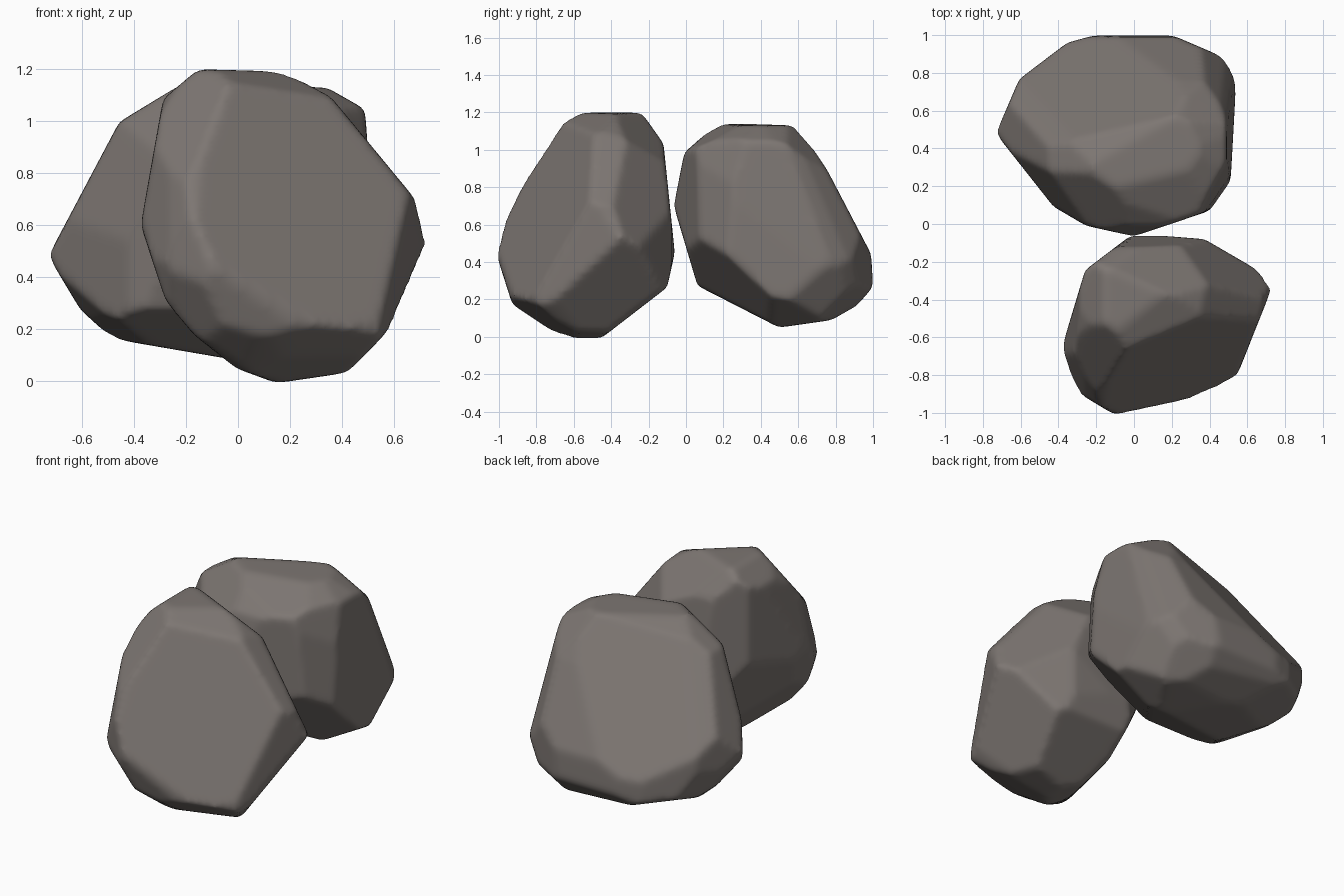
import bpy, bmesh, math
from mathutils import Vector

if "Cube" in bpy.data.objects:
    bpy.data.objects.remove(bpy.data.objects["Cube"])

TILT, TURN = math.radians(25), math.radians(35)
S, C = math.sin(TILT), math.cos(TILT)
A, B = math.cos(TURN), math.sin(TURN)
# cutting directions: (right axis, up axis)
VIEWS = {
    "front": (Vector((1, 0, 0)), Vector((0, 0, 1))),
    "side": (Vector((0, 1, 0)), Vector((0, 0, 1))),
    "top": (Vector((1, 0, 0)), Vector((0, 1, 0))),
    "front_right": (Vector((A, B, 0)), Vector((-B * S, A * S, C))),
    "back_left": (Vector((-A, -B, 0)), Vector((B * S, -A * S, C))),
    "back_right": (Vector((-A, B, 0)), Vector((B * S, A * S, C))),
}

stone = bpy.data.materials.new("warm grey stone")
stone.diffuse_color = (0.205, 0.182, 0.169, 1)
stone.use_nodes = True
stone.node_tree.nodes["Principled BSDF"].inputs["Base Color"].default_value = stone.diffuse_color


def chisel(view, *outline):
    """Clockwise outline in one direction -> flat cuts (normal, distance)."""
    right, up = VIEWS[view]
    cuts = []
    for (x0, y0), (x1, y1) in zip(outline, outline[1:]):
        n = Vector((y0 - y1, x1 - x0)).normalized()
        d = max(n.dot(Vector(p)) for p in outline) + 0.01
        cuts.append((right * n.x + up * n.y, d))
    return cuts


def facet(normal, point):
    """One extra broad flat face."""
    n = Vector(normal).normalized()
    return [(n, n.dot(Vector(point)) + 0.012)]


def corners(planes):
    """Corner points of the convex solid bounded by the cuts."""
    pts = []
    for i, (n1, d1) in enumerate(planes):
        for n2, d2 in planes[:i]:
            u = n1.cross(n2)
            q = u.length_squared
            if q < 1e-5:
                continue
            p = (n2.cross(u) * d1 + u.cross(n1) * d2) / q
            lo, hi = -9.0, 9.0
            for n, d in planes:
                s, r = n.dot(u), d - n.dot(p)
                if abs(s) < 1e-6:
                    if r < -1e-4:
                        hi = -99
                elif s > 0:
                    hi = min(hi, r / s)
                else:
                    lo = max(lo, r / s)
                if lo > hi + 1e-5:
                    break
            else:
                pts += [p + u * lo, p + u * hi]
    return pts


def make_rock(name, cuts):
    bm = bmesh.new()
    for p in corners(cuts):
        bm.verts.new(p)
    bmesh.ops.remove_doubles(bm, verts=bm.verts[:], dist=0.004)
    bmesh.ops.convex_hull(bm, input=bm.verts[:])
    bmesh.ops.delete(bm, geom=[v for v in bm.verts if not v.link_faces], context='VERTS')
    bmesh.ops.recalc_face_normals(bm, faces=bm.faces[:])
    me = bpy.data.meshes.new(name)
    bm.to_mesh(me)
    bm.free()
    me.materials.append(stone)
    ob = bpy.data.objects.new(name, me)
    bpy.context.collection.objects.link(ob)
    # weathered edges
    rm = ob.modifiers.new("weather", 'REMESH')
    rm.mode = 'VOXEL'
    rm.voxel_size = 0.02
    rm.use_smooth_shade = True
    sm = ob.modifiers.new("soften", 'SMOOTH')
    sm.factor = 0.5
    sm.iterations = 7


# front rock
cuts = chisel("front", (-.15, 1.19), (.22, 1.18), (.34, 1.1), (.67, .7), (.715, .52),
              (.65, .28), (.42, .04), (.15, 0), (0, .055), (-.25, .25), (-.365, .6),
              (-.28, 1.08), (-.15, 1.19))
cuts += chisel("side", (-.57, 1.19), (-.25, 1.2), (-.13, 1.03), (-.07, .45), (-.11, .27),
               (-.46, 0), (-.65, 0), (-.92, .18), (-1, .43), (-.98, .57),
               (-.72, 1.09), (-.57, 1.19))
cuts += chisel("top", (-.1, -1), (-.3, -.88), (-.37, -.65), (-.25, -.25), (0, -.06),
               (.37, -.09), (.68, -.27), (.715, -.35), (.54, -.79), (.36, -.9), (-.1, -1))
cuts += chisel("front_right", (-.21, 1), (.13, .74), (.39, .19), (.01, -.27), (-.38, -.22),
               (-.58, -.11), (-.74, .15), (-.63, .73), (-.41, .98))
cuts += chisel("back_left", (-.06, 1.23), (.4, 1.25), (.67, .95), (.74, .67), (.67, .45),
               (.53, .33))
cuts += chisel("back_right", (0, .3), (-.13, .05), (-.33, -.16), (-.48, -.21), (-.91, .03),
               (-.85, .61), (-.61, .89), (-.38, .98))
cuts += facet((.225, -.459, .213), (.62, -.54, .68))
make_rock("front_rock", cuts)

# rear rock
cuts = chisel("front", (-.13, .11), (-.48, .17), (-.6, .28), (-.72, .48), (-.45, .99),
              (-.22, 1.13), (.34, 1.12), (.48, 1.04), (.49, .9))
cuts += chisel("side", (-.055, .7), (0, .98), (.17, 1.13), (.59, 1.13), (.75, .88),
               (.98, .44), (.99, .27), (.85, .11), (.5, .06), (.07, .28), (-.055, .7))
cuts += chisel("top", (-.72, .48), (-.6, .76), (-.35, .95), (-.17, 1), (.2, .99), (.48, .87),
               (.53, .74), (.5, .2), (.4, .08), (0, -.055), (-.25, 0), (-.42, .1),
               (-.72, .48))
cuts += chisel("front_right", (-.02, 1.19), (.51, 1.16), (.73, .97), (.89, .53),
               (.74, .25), (.45, .16))
cuts += chisel("back_left", (-.88, .19), (-.68, .94), (-.4, .985), (-.03, .93), (.2, .7),
               (.35, .1), (.11, -.15), (-.31, -.2), (-.68, -.11), (-.83, .03), (-.88, .19))
cuts += chisel("back_right", (-.2, 1.2), (.15, 1.29), (.46, 1.09), (.95, .56), (.85, .29),
               (.46, .16), (.09, .25), (-.28, .6), (-.26, .95), (-.2, 1.2))
cuts += facet((-.13, .406, .305), (0, .96, .5))
make_rock("rear_rock", cuts)
